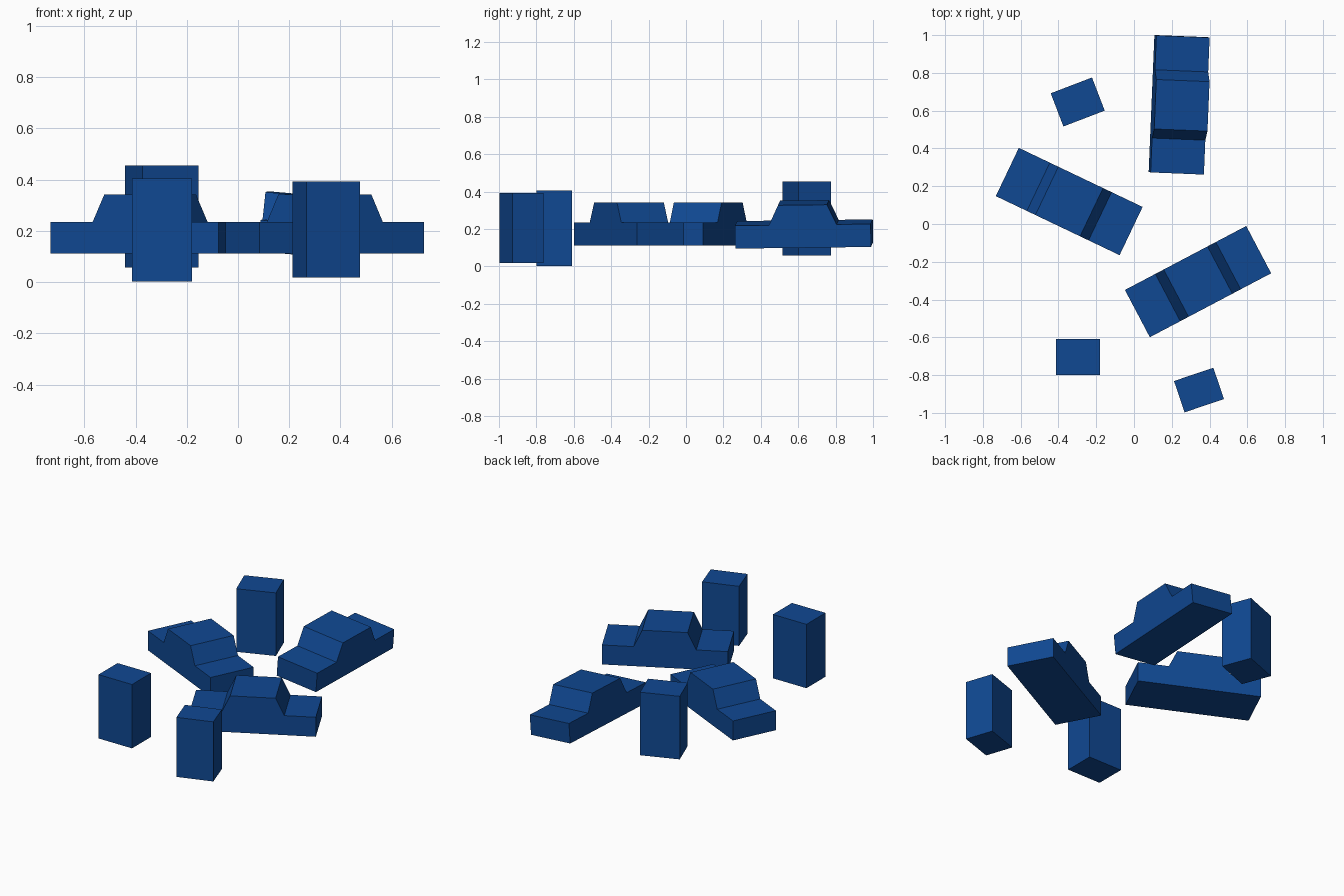
import bpy
import bmesh
from math import radians
from mathutils import Matrix, Euler

if "Cube" in bpy.data.objects:
    bpy.data.objects.remove(bpy.data.objects["Cube"])

blue = bpy.data.materials.new("blue_paint")
blue.diffuse_color = (0.005, 0.065, 0.29, 1)
blue.use_nodes = True
blue.node_tree.nodes["Principled BSDF"].inputs["Base Color"].default_value = blue.diffuse_color


def extruded(name, profile, width, location, rotation):
    """Extrude an x-z profile along y, centred on y = 0, then place it."""
    bm = bmesh.new()
    face = bm.faces.new([bm.verts.new((x, -width / 2, z)) for x, z in profile])
    new = bmesh.ops.extrude_face_region(bm, geom=[face])["geom"]
    verts = [v for v in new if isinstance(v, bmesh.types.BMVert)]
    bmesh.ops.translate(bm, verts=verts, vec=(0, width, 0))
    bmesh.ops.recalc_face_normals(bm, faces=bm.faces)
    mesh = bpy.data.meshes.new(name)
    bm.to_mesh(mesh)
    bm.free()
    mesh.materials.append(blue)
    obj = bpy.data.objects.new(name, mesh)
    obj.location = location
    obj.rotation_euler = [radians(a) for a in rotation]
    bpy.context.collection.objects.link(obj)
    return obj


# Blocky cars: one stepped side profile, z measured from the middle of the body
half = [(0.363, -0.0615), (0.363, 0.0615), (0.181, 0.0615), (0.131, 0.168)]
car_profile = half + [(-x, z) for x, z in reversed(half)]
cars = [
    ("front_car", (0.339, -0.305, 0.173), (0, 0, 27.8)),
    ("left_car", (-0.343, 0.119, 0.173), (0, 0, -25.5)),
    ("tilted_car", (0.239, 0.631, 0.173), (5, -0.7, 87.6)),
]
for name, loc, rot in cars:
    extruded(name, car_profile, 0.283, loc, rot)

# Upright pillars: location of base centre, turn, height
pillars = [
    ("back_pillar", (-0.298, 0.646, 0.057), 21, 0.398),
    ("front_left_pillar", (-0.297, -0.705, 0.002), 0, 0.403),
    ("front_right_pillar", (0.344, -0.879, 0.017), 18.7, 0.376),
]
for name, loc, turn, h in pillars:
    w, d = (0.234, 0.188) if turn else (0.234, 0.19)
    if name == "front_right_pillar":
        w, d = 0.22, 0.175
    extruded(name, [(-w / 2, 0), (w / 2, 0), (w / 2, h), (-w / 2, h)], d, loc, (0, 0, turn))
